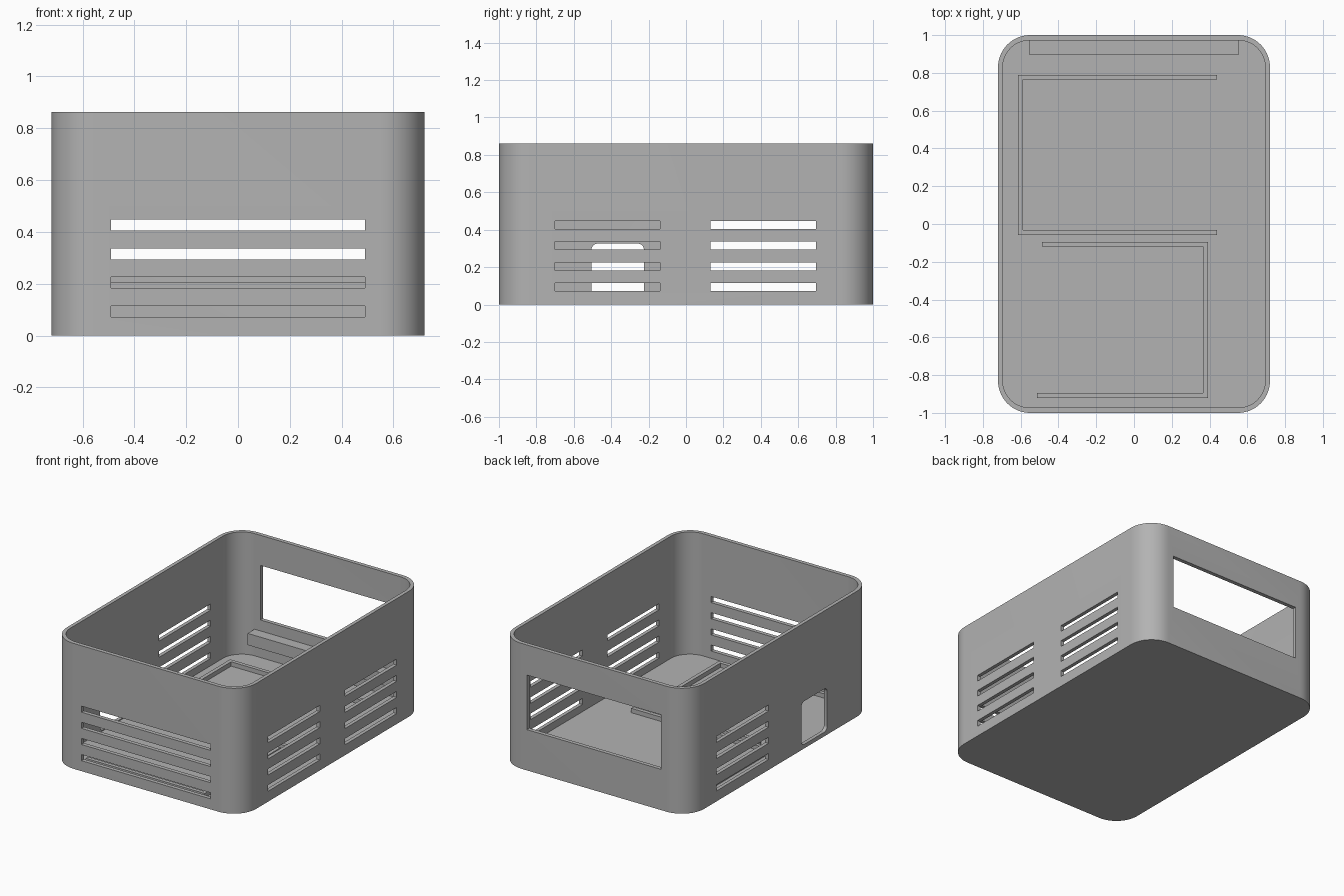
import bpy, bmesh, math

if "Cube" in bpy.data.objects:
    bpy.data.objects.remove(bpy.data.objects["Cube"])

grey = bpy.data.materials.new("plain grey")
grey.diffuse_color = (0.45, 0.45, 0.45, 1)
grey.use_nodes = True
grey.node_tree.nodes["Principled BSDF"].inputs["Base Color"].default_value = grey.diffuse_color


def rounded(w, h, r, n=14):
    """Outline of a rounded rectangle centred on the origin."""
    pts = []
    for i, (sx, sy) in enumerate([(1, 1), (-1, 1), (-1, -1), (1, -1)]):
        for k in range(n + 1):
            a = math.pi / 2 * (i + k / n)
            pts.append((sx * (w / 2 - r) + r * math.cos(a),
                        sy * (h / 2 - r) + r * math.sin(a)))
    return pts


def prism(name, base, offset):
    """Extrude a closed 3D outline along an offset."""
    bm = bmesh.new()
    face = bm.faces.new([bm.verts.new(p) for p in base])
    top = bmesh.ops.extrude_face_region(bm, geom=[face], use_keep_orig=True)
    bmesh.ops.translate(bm, vec=offset,
                        verts=[v for v in top["geom"] if isinstance(v, bmesh.types.BMVert)])
    bmesh.ops.recalc_face_normals(bm, faces=bm.faces)
    mesh = bpy.data.meshes.new(name)
    bm.to_mesh(mesh)
    bm.free()
    ob = bpy.data.objects.new(name, mesh)
    mesh.materials.append(grey)
    bpy.context.collection.objects.link(ob)
    return ob


def box(name, x0, x1, y0, y1, z0, z1):
    return prism(name, [(x0, y0, z0), (x1, y0, z0), (x1, y1, z0), (x0, y1, z0)],
                 (0, 0, z1 - z0))


def cut(target, cutter):
    cutter.hide_render = True
    mod = target.modifiers.new("cut", "BOOLEAN")
    mod.object, mod.operation, mod.solver = cutter, "DIFFERENCE", "EXACT"
    bpy.context.view_layer.objects.active = target
    bpy.ops.object.modifier_apply(modifier=mod.name)
    bpy.data.objects.remove(cutter)


FLOOR, HEIGHT = 0.022, 0.862

# Open-topped shell with rounded corners
shell = prism("case_shell", [(x, y, 0) for x, y in rounded(1.44, 2.0, 0.17)], (0, 0, HEIGHT))
cut(shell, prism("cavity", [(x, y, FLOOR) for x, y in rounded(1.39, 1.945, 0.143)], (0, 0, 1)))

# Vent slots: front wall, both side walls at the back, right wall at the front
for i in range(4):
    z0 = 0.072 + 0.111 * i
    z1 = z0 + 0.042
    cut(shell, box("front_vent", -0.49, 0.49, -1.1, -0.9, z0, z1))
    cut(shell, box("side_vent", -0.8, 0.8, 0.132, 0.695, z0, z1))
    cut(shell, box("right_vent", 0.6, 0.8, -0.70, -0.14, z0, z1))

# Screen window in the back wall
cut(shell, box("back_window", -0.51, 0.51, 0.9, 1.1, 0.28, 0.655))

# Rounded socket opening in the left wall
cut(shell, prism("socket_opening",
                 [(-0.8, y - 0.365, z + 0.177) for y, z in rounded(0.28, 0.297, 0.032, 6)],
                 (0.2, 0, 0)))

bpy.ops.object.select_all(action="DESELECT")
shell.select_set(True)
bpy.context.view_layer.objects.active = shell
bpy.ops.object.shade_smooth_by_angle(angle=math.radians(30))

# Ledge under the window
box("window_ledge", -0.555, 0.555, 0.897, 0.98, 0.125, 0.205)


# Three-sided locating rails on the floor
def rail(name, pts):
    prism(name, [(x, y, FLOOR - 0.004) for x, y in pts], (0, 0, 0.034))


rail("back_rail", [(0.44, 0.79), (-0.613, 0.79), (-0.613, -0.057), (0.44, -0.057),
                   (0.44, -0.031), (-0.587, -0.031), (-0.587, 0.764), (0.44, 0.764)])
rail("front_rail", [(-0.487, -0.094), (0.391, -0.094), (0.391, -0.921), (-0.513, -0.921),
                    (-0.513, -0.895), (0.365, -0.895), (0.365, -0.12), (-0.487, -0.12)])
